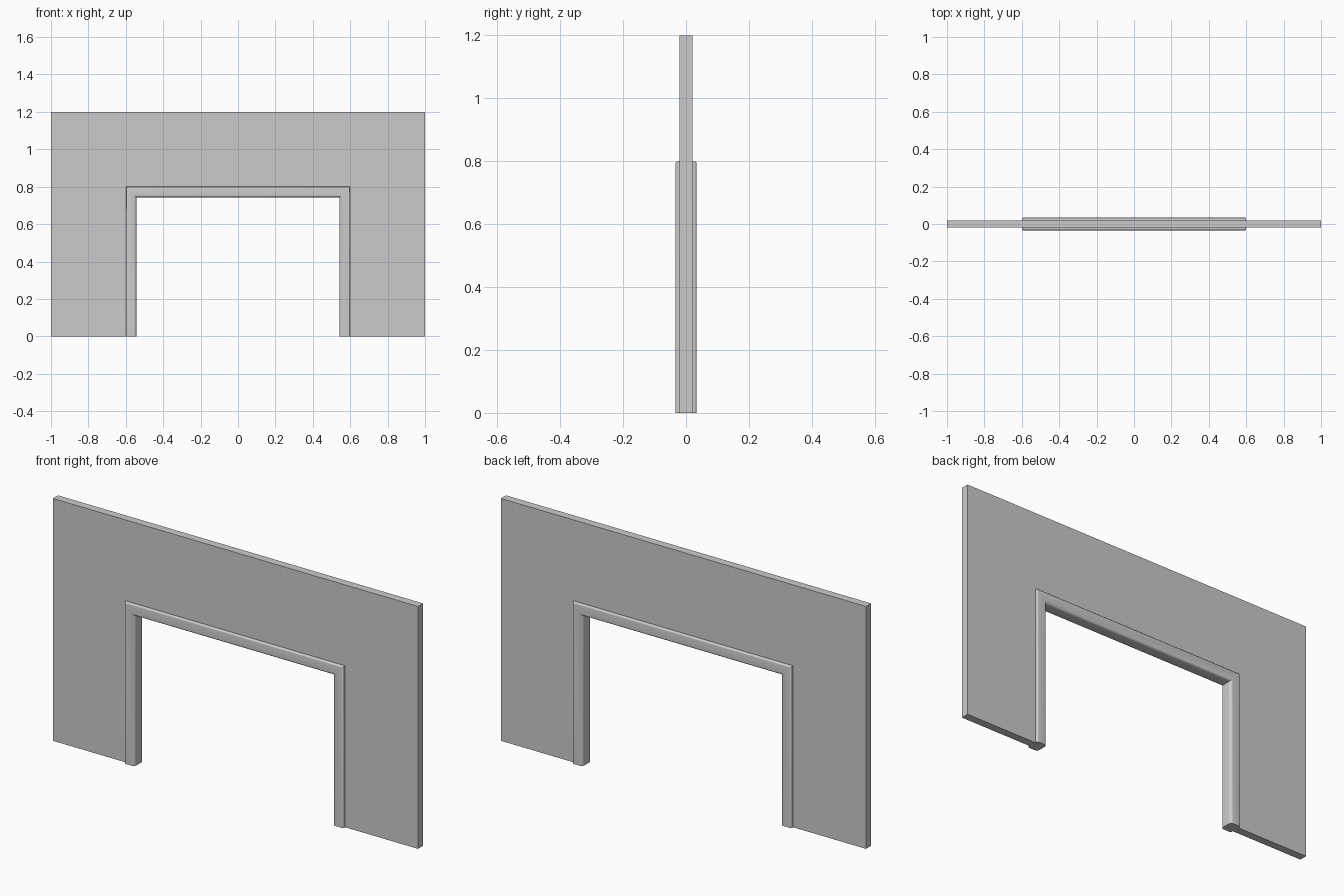
import bpy, bmesh, math

if "Cube" in bpy.data.objects:
    bpy.data.objects.remove(bpy.data.objects["Cube"])

OUT_X, OUT_Z = 0.6, 0.8   # outer edge of the trim
WALL_Y = 0.02             # half thickness of the wall


def finish(name, bm):
    bmesh.ops.recalc_face_normals(bm, faces=bm.faces)
    mesh = bpy.data.meshes.new(name)
    bm.to_mesh(mesh)
    bm.free()
    obj = bpy.data.objects.new(name, mesh)
    bpy.context.collection.objects.link(obj)
    return obj


def arc(cx, cy, rx, ry, a0, a1, n):
    angles = [math.radians(a0 + (a1 - a0) * i / n) for i in range(n + 1)]
    return [(cx + rx * math.cos(a), cy + ry * math.sin(a)) for a in angles]


# Wall panel with a doorway cut up from the floor
outline = [(-1, 0), (-1, 1.2), (1, 1.2), (1, 0),
           (OUT_X, 0), (OUT_X, OUT_Z), (-OUT_X, OUT_Z), (-OUT_X, 0)]
bm = bmesh.new()
face = bm.faces.new([bm.verts.new((x, -WALL_Y, z)) for x, z in outline])
ext = bmesh.ops.extrude_face_region(bm, geom=[face])
bmesh.ops.translate(bm, vec=(0, 2 * WALL_Y, 0),
                    verts=[v for v in ext["geom"] if isinstance(v, bmesh.types.BMVert)])
finish("wall", bm)

# Trim cross-section (inset from the outer edge, y), mirrored front to back
half = [(0, WALL_Y)]
half += arc(0.008, 0.026, 0.008, 0.008, 180, 90, 4)
half += arc(0.043, 0.020, 0.014, 0.014, 90, 0, 5)
profile = half + [(d, -y) for d, y in reversed(half)]

# Door trim: section swept up, across and down with mitred corners
bm = bmesh.new()
stations = [(-1, 0), (-1, 1), (1, 1), (1, 0)]
rings = [[bm.verts.new((sx * (OUT_X - d), y, sz * (OUT_Z - d))) for d, y in profile]
         for sx, sz in stations]
n = len(profile)
for a, b in zip(rings, rings[1:]):
    for i in range(n):
        j = (i + 1) % n
        bm.faces.new((a[i], a[j], b[j], b[i]))
bm.faces.new(rings[0])
bm.faces.new(rings[-1])
trim = finish("door_trim", bm)
bpy.context.view_layer.objects.active = trim
trim.select_set(True)
bpy.ops.object.shade_smooth_by_angle(angle=math.radians(35))
